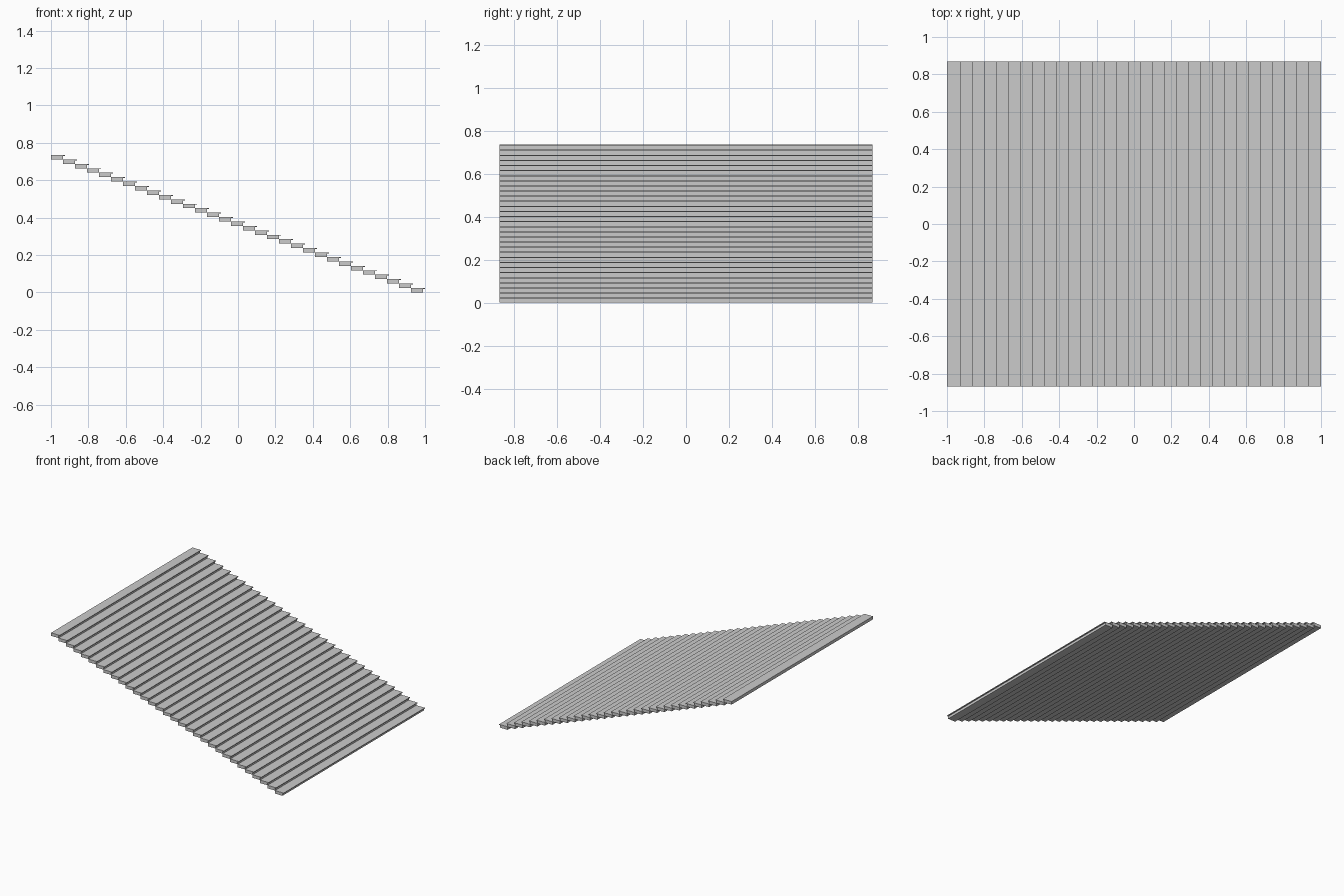
import bpy, bmesh

if "Cube" in bpy.data.objects:
    bpy.data.objects.remove(bpy.data.objects["Cube"])

STEPS = 31
HALF_WIDTH = 0.868      # half of the flight width along y
RISE = 0.735 / STEPS    # height of one step
DEPTH = 0.074           # tread depth including the nosing
GOING = (2 - DEPTH) / (STEPS - 1)
LIP = 0.005             # nosing thickness


def make_step(i):
    """One step: side profile with a thin overhanging nosing, extruded in y."""
    x0 = -1 + i * GOING
    x1, x2 = x0 + GOING, x0 + DEPTH
    top = (STEPS - i) * RISE
    low = top - RISE
    profile = [(x0, low), (x1, low), (x1, top - LIP),
               (x2, top - LIP), (x2, top), (x0, top)]
    bm = bmesh.new()
    face = bm.faces.new([bm.verts.new((x, -HALF_WIDTH, z)) for x, z in profile])
    ext = bmesh.ops.extrude_face_region(bm, geom=[face])
    verts = [v for v in ext["geom"] if isinstance(v, bmesh.types.BMVert)]
    bmesh.ops.translate(bm, verts=verts, vec=(0, 2 * HALF_WIDTH, 0))
    bmesh.ops.recalc_face_normals(bm, faces=bm.faces)
    name = f"stair_step_{i + 1:02d}"
    mesh = bpy.data.meshes.new(name)
    bm.to_mesh(mesh)
    bm.free()
    bpy.context.collection.objects.link(bpy.data.objects.new(name, mesh))


# Flight descending towards +x
for i in range(STEPS):
    make_step(i)
